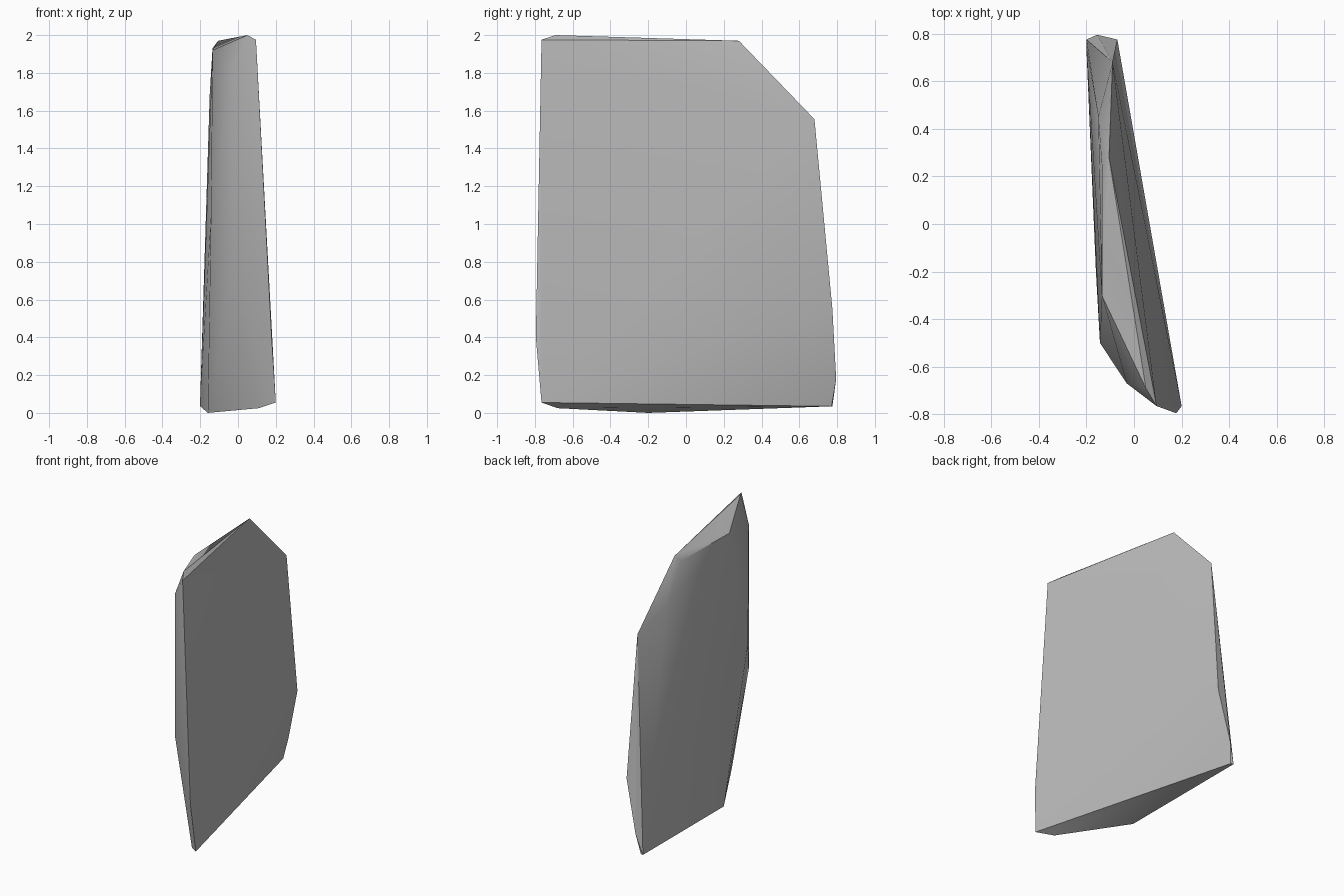
import bpy
import bmesh
import math

cube = bpy.data.objects.get("Cube")
if cube:
    bpy.data.objects.remove(cube, do_unlink=True)

# Stone colour
stone = bpy.data.materials.new("stone_grey")
stone.use_nodes = True
grey = (0.5, 0.5, 0.5, 1)
stone.diffuse_color = grey
stone.node_tree.nodes["Principled BSDF"].inputs["Base Color"].default_value = grey

# Corners of the slab, grouped by side
top_corners = [(.095, -.765, 1.975), (.05, -.69, 2), (-.03, -.67, 1.815),
               (-.135, -.3, 1.92), (-.135, .25, 1.93), (-.105, .28, 1.97)]
front_corners = [(.178, -.795, .4), (-.03, -.67, .775), (-.143, -.5, 1.05)]
back_corners = [(-.09, .68, 1.555), (-.15, .45, 1.68), (-.07, .775, .55), (-.155, .795, .18)]
base_corners = [(.2, -.765, .055), (.11, -.68, .025), (-.16, -.2, 0),
                (-.2, .775, .035), (-.18, .77, .035), (-.2, .74, .08)]

# Chipped slab as the hull around its corners
bm = bmesh.new()
for corner in top_corners + front_corners + back_corners + base_corners:
    bm.verts.new(corner)
hull = bmesh.ops.convex_hull(bm, input=bm.verts[:])
bmesh.ops.delete(bm, geom=[v for v in bm.verts if not v.link_faces], context="VERTS")
bmesh.ops.recalc_face_normals(bm, faces=bm.faces[:])
mesh = bpy.data.meshes.new("stone_slab")
bm.to_mesh(mesh)
bm.free()
mesh.materials.append(stone)
slab = bpy.data.objects.new("stone_slab", mesh)
bpy.context.collection.objects.link(slab)

# Soft shading with crisp chipped edges
bpy.ops.object.select_all(action="DESELECT")
slab.select_set(True)
bpy.context.view_layer.objects.active = slab
bpy.ops.object.shade_smooth_by_angle(angle=math.radians(30))
